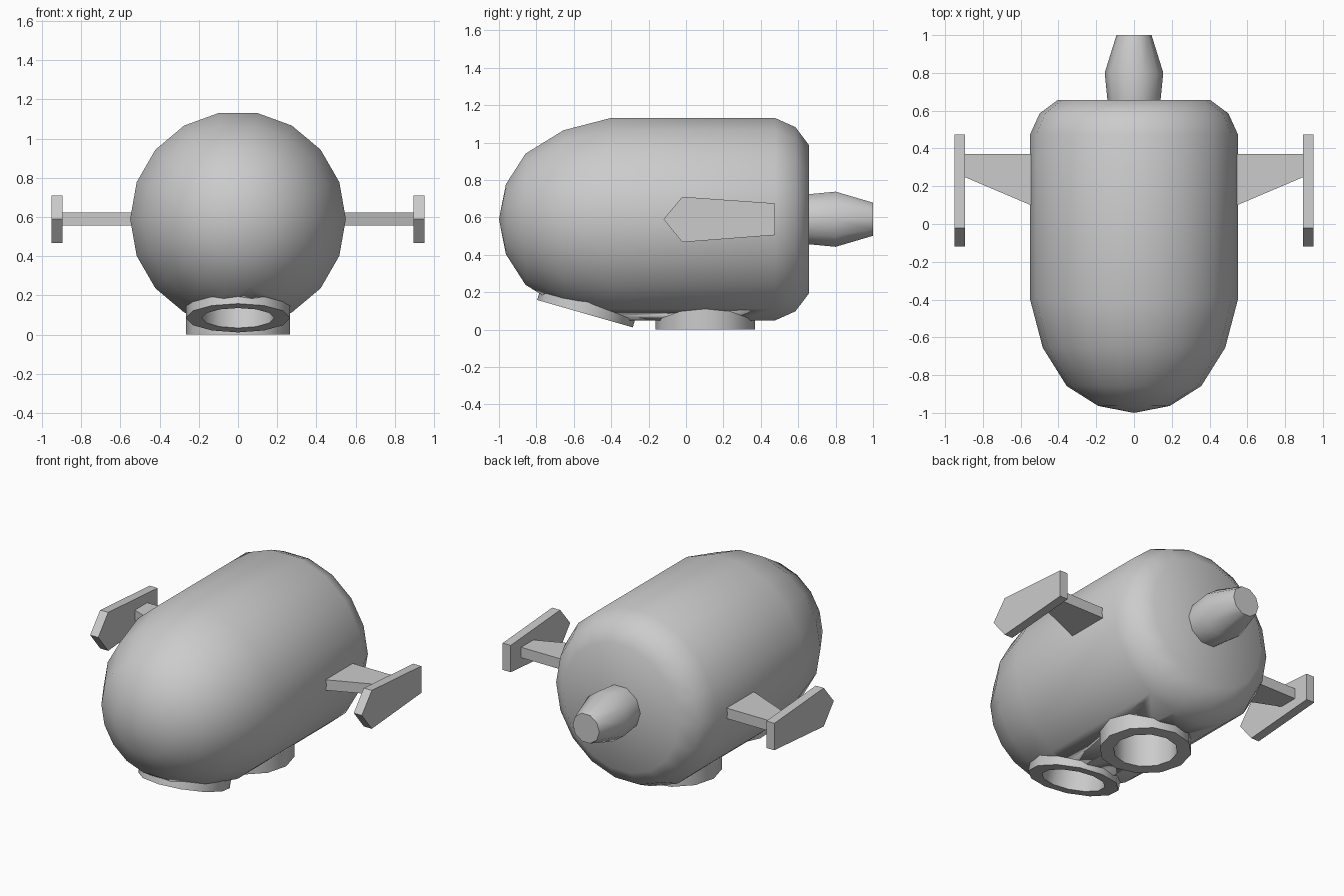
import bpy, bmesh
from math import radians, sin, cos, tau
from mathutils import Matrix, Vector

if "Cube" in bpy.data.objects:
    bpy.data.objects.remove(bpy.data.objects["Cube"])


def add_object(name, bm, smooth=False):
    bmesh.ops.remove_doubles(bm, verts=bm.verts, dist=1e-5)
    bmesh.ops.recalc_face_normals(bm, faces=bm.faces)
    me = bpy.data.meshes.new(name)
    bm.to_mesh(me)
    bm.free()
    if smooth:
        me.shade_smooth()
        me.set_sharp_from_angle(angle=radians(45))
    ob = bpy.data.objects.new(name, me)
    bpy.context.collection.objects.link(ob)
    return ob


def lathe(name, profile, sides, loc, tilt):
    """Revolve (radius, height) points around local z, tilt about x, then move."""
    bm = bmesh.new()
    rings = []
    for r, h in profile:
        n = sides if r > 0 else 1
        rings.append([bm.verts.new((r * cos(tau * i / sides), r * sin(tau * i / sides), h))
                      for i in range(n)])
    for a, b in zip(rings, rings[1:]):
        for i in range(sides):
            j = (i + 1) % sides
            quad = [a[i % len(a)], a[j % len(a)], b[j % len(b)], b[i % len(b)]]
            bm.faces.new(list(dict.fromkeys(quad)))
    bm.transform(Matrix.Translation(loc) @ Matrix.Rotation(radians(tilt), 4, 'X'))
    return add_object(name, bm, smooth=True)


def prism(name, points, offset):
    """Extrude a flat polygon along an offset vector."""
    bm = bmesh.new()
    face = bm.faces.new([bm.verts.new(p) for p in points])
    ext = bmesh.ops.extrude_face_region(bm, geom=[face], use_keep_orig=True)
    verts = [v for v in ext['geom'] if isinstance(v, bmesh.types.BMVert)]
    bmesh.ops.translate(bm, verts=verts, vec=Vector(offset))
    return add_object(name, bm)


AXIS_Z = 0.59

# Hull: rounded nose at -y, chamfered flat tail
hull = lathe("hull", [(0, -1), (0.19, -0.963), (0.356, -0.858), (0.483, -0.655), (0.55, -0.40),
                      (0.55, 0.475), (0.5, 0.585), (0.403, 0.657), (0, 0.657)],
             18, (0, 0, AXIS_Z), -90)

# Tail nozzle
lathe("tail_nozzle", [(0, 0.60), (0.137, 0.60), (0.141, 0.66), (0.155, 0.80), (0.093, 1.0), (0, 1.0)],
      10, (0, 0, AXIS_Z), -90)

# Recessed belly ports, with matching holes cut into the hull
DEPTH = 0.24
for name, loc, tilt in (("front_port", (0, -0.54, 0.085), -16), ("belly_port", (0, 0.102, 0), 0)):
    lathe(name, [(0, DEPTH), (0.185, DEPTH), (0.185, 0), (0.266, 0), (0.266, 0.2)], 12, loc, tilt)
    cutter = lathe(name + "_cutter", [(0, -0.1), (0.22, -0.1), (0.22, DEPTH + 0.02), (0, DEPTH + 0.02)],
                   12, loc, tilt)
    cutter.hide_render = True
    cutter.hide_set(True)
    cut = hull.modifiers.new(name + "_hole", 'BOOLEAN')
    cut.operation = 'DIFFERENCE'
    cut.solver = 'EXACT'
    cut.object = cutter

# Side wings and their upright end fins
wing = [(0.50, 0.08), (0.90, 0.25), (0.90, 0.37), (0.50, 0.37)]
fin = [(-0.12, 0.59), (-0.02, 0.71), (0.475, 0.675), (0.475, 0.505), (-0.02, 0.467)]
for side, s in (("left", -1), ("right", 1)):
    prism(side + "_wing", [(s * x, y, 0.557) for x, y in wing], (0, 0, 0.066))
    prism(side + "_fin", [(s * 0.895, y, z) for y, z in fin], (s * 0.056, 0, 0))
